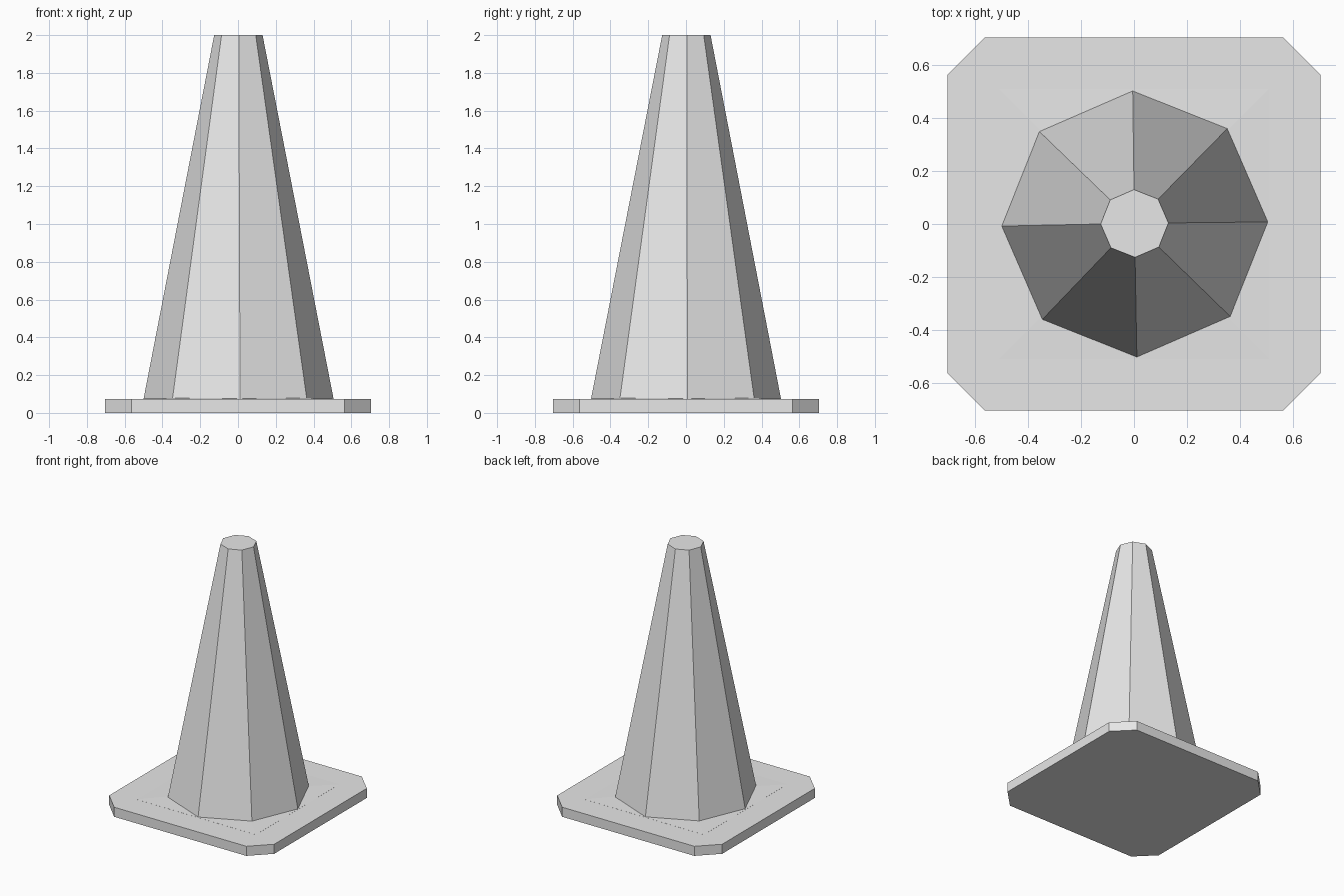
import bpy, bmesh, math

if "Cube" in bpy.data.objects:
    bpy.data.objects.remove(bpy.data.objects["Cube"])

grey = bpy.data.materials.new("plain_grey")
grey.diffuse_color = (0.8, 0.8, 0.8, 1)
grey.use_nodes = True
grey.node_tree.nodes["Principled BSDF"].inputs["Base Color"].default_value = grey.diffuse_color


def loft(name, rings):
    """Closed flat-faced solid through rings with equal point counts."""
    bm = bmesh.new()
    loops = [[bm.verts.new(p) for p in ring] for ring in rings]
    n = len(loops[0])
    for a, b in zip(loops, loops[1:]):
        for i in range(n):
            j = (i + 1) % n
            bm.faces.new((a[i], a[j], b[j], b[i]))
    bm.faces.new(loops[0][::-1])
    bm.faces.new(loops[-1])
    mesh = bpy.data.meshes.new(name)
    bm.to_mesh(mesh)
    bm.free()
    mesh.materials.append(grey)
    obj = bpy.data.objects.new(name, mesh)
    bpy.context.collection.objects.link(obj)
    return obj


def polygon(sides, radius, z, turn, cx=0.0, cy=0.0):
    angles = [turn + math.tau * i / sides for i in range(sides)]
    return [(cx + radius * math.cos(a), cy + radius * math.sin(a), z) for a in angles]


def clipped_square(half, flat, z):
    return [(half, -flat, z), (half, flat, z), (flat, half, z), (-flat, half, z),
            (-half, flat, z), (-half, -flat, z), (-flat, -half, z), (flat, -half, z)]


# Square foot plate with clipped corners
loft("base_plate", [clipped_square(0.705, 0.565, z) for z in (0, 0.074)])

# Very shallow raised square under the cone
loft("base_rise", [polygon(4, 0.51 * math.sqrt(2), 0.07, math.pi / 4),
                   polygon(4, 0.51 * math.sqrt(2), 0.0745, math.pi / 4),
                   polygon(4, 0.34 * math.sqrt(2), 0.079, math.pi / 4)])

# Eight-sided tapered cone, turned very slightly, with a flat top
turn = math.radians(0.9)
loft("cone_body", [polygon(8, 0.503, 0.074, turn, 0.003, 0),
                   polygon(8, 0.128, 2.0, turn, 0.002, 0.002)])
